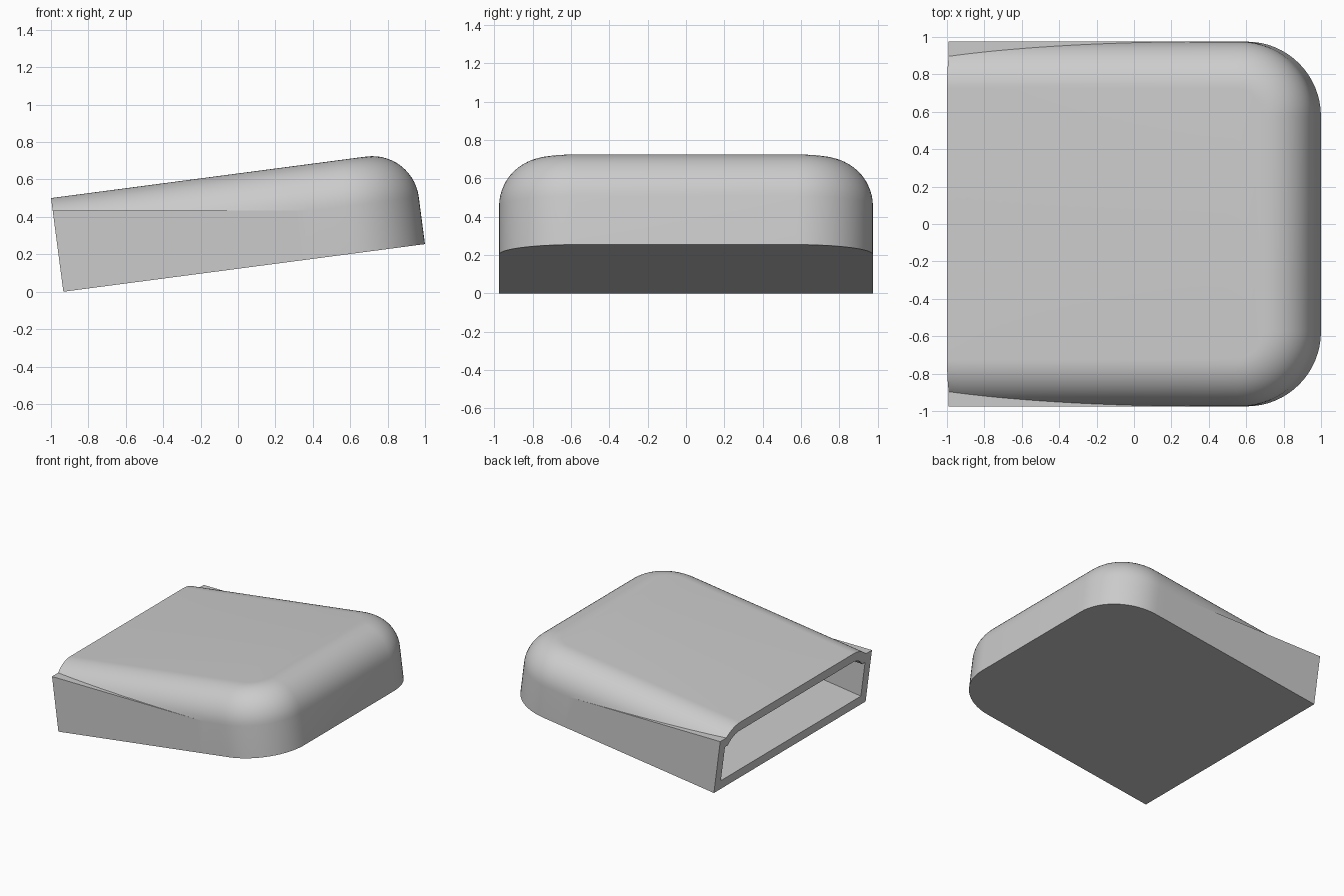
import bpy
import bmesh
from math import sin, cos, asin, pi, radians
from mathutils import Matrix, Vector

cube = bpy.data.objects.get("Cube")
if cube:
    bpy.data.objects.remove(cube, do_unlink=True)

# Overall sizes, measured before the body is tilted
LENGTH, HALF_WIDTH, HEIGHT = 1.95, 0.975, 0.505
CORNER, FILLET, WALL = 0.40, 0.25, 0.075
TILT = radians(7.5)
LEDGE_Z = 0.433
SIDE_STEPS, ARC_STEPS, FILLET_STEPS = 24, 16, 14

grey = bpy.data.materials.new("light grey")
grey.use_nodes = True
grey.diffuse_color = (0.6, 0.6, 0.6, 1)
grey.node_tree.nodes["Principled BSDF"].inputs["Base Color"].default_value = grey.diffuse_color


def plan_stations(inset):
    """Points and inward directions round the plan, from one open end to the other."""
    width, radius = HALF_WIDTH - inset, CORNER - inset
    bend = LENGTH - CORNER
    half = [(Vector((bend * i / SIDE_STEPS, -width, 0)), Vector((0, 1, 0)))
            for i in range(SIDE_STEPS)]
    for i in range(ARC_STEPS + 1):
        a = pi / 2 * i / ARC_STEPS
        out = Vector((sin(a), -cos(a), 0))
        half.append((Vector((bend, CORNER - HALF_WIDTH, 0)) + out * radius, -out))
    flip = Vector((1, -1, 1))
    return half + [(p * flip, n * flip) for p, n in reversed(half)]


def add_skin(bm, inset):
    """One skin of the shell: upright wall, level ledge, rounded edge, flat caps."""
    radius, spring = FILLET - inset, HEIGHT - FILLET
    columns = []
    for point, inward in plan_stations(inset):
        ledge = (LEDGE_Z - point.x * sin(TILT)) / cos(TILT) - inset
        ledge = max(spring, ledge)
        start = asin((ledge - spring) / radius)
        column = [point + Vector((0, 0, inset)), point + Vector((0, 0, ledge))]
        for k in range(FILLET_STEPS + 1):
            a = start + (pi / 2 - start) * k / FILLET_STEPS
            column.append(point + inward * radius * (1 - cos(a))
                          + Vector((0, 0, spring + radius * sin(a))))
        columns.append([bm.verts.new(co) for co in column])
    for left, right in zip(columns, columns[1:]):
        for k in range(len(left) - 1):
            bm.faces.new((left[k], right[k], right[k + 1], left[k + 1]))
    bm.faces.new([c[0] for c in columns])
    bm.faces.new([c[-1] for c in columns])
    return columns[0] + columns[-1][::-1]


# Hollow cover: outer and inner skins joined by a rim at the open end
bm = bmesh.new()
outer, inner = add_skin(bm, 0), add_skin(bm, WALL)
for i in range(len(outer)):
    bm.faces.new((outer[i - 1], outer[i], inner[i], inner[i - 1]))
bmesh.ops.remove_doubles(bm, verts=bm.verts, dist=0.0001)
bmesh.ops.recalc_face_normals(bm, faces=bm.faces)

# Tilt the open end down and centre the body
bmesh.ops.transform(bm, verts=bm.verts, matrix=Matrix.Rotation(-TILT, 4, 'Y'))
xs = [v.co.x for v in bm.verts]
bmesh.ops.translate(bm, verts=bm.verts, vec=(-(min(xs) + max(xs)) / 2, 0, 0))

mesh = bpy.data.meshes.new("hollow_cover")
bm.to_mesh(mesh)
bm.free()
mesh.materials.append(grey)
cover = bpy.data.objects.new("hollow_cover", mesh)
bpy.context.collection.objects.link(cover)
bpy.ops.object.select_all(action='DESELECT')
cover.select_set(True)
bpy.context.view_layer.objects.active = cover
bpy.ops.object.shade_smooth_by_angle(angle=radians(30))
